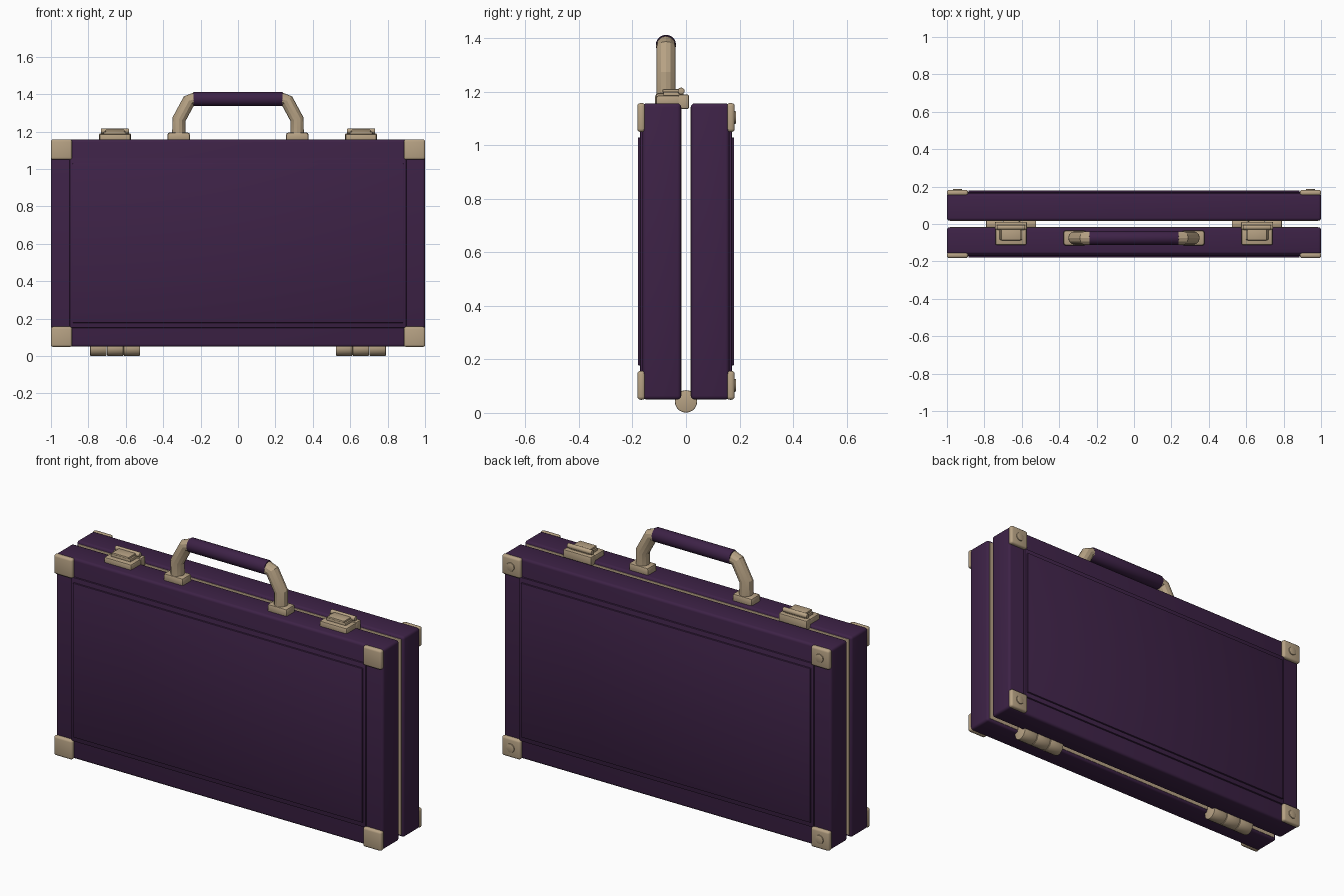
import bpy, bmesh, math
from mathutils import Vector, Matrix

cube = bpy.data.objects.get("Cube")
if cube:
    bpy.data.objects.remove(cube, do_unlink=True)


def make_material(name, colour):
    mat = bpy.data.materials.new(name)
    mat.use_nodes = True
    mat.diffuse_color = colour
    bsdf = next(n for n in mat.node_tree.nodes if n.type == 'BSDF_PRINCIPLED')
    bsdf.inputs["Base Color"].default_value = colour
    bsdf.inputs["Roughness"].default_value = 0.6
    return mat


purple = make_material("dark purple leather", (0.047, 0.016, 0.062, 1))
tan = make_material("tan metal", (0.47, 0.36, 0.23, 1))


def finish(name, bm, mat, angle=35):
    bmesh.ops.recalc_face_normals(bm, faces=bm.faces)
    mesh = bpy.data.meshes.new(name)
    bm.to_mesh(mesh)
    bm.free()
    mesh.materials.append(mat)
    mesh.shade_smooth()
    mesh.set_sharp_from_angle(angle=math.radians(angle))
    obj = bpy.data.objects.new(name, mesh)
    bpy.context.collection.objects.link(obj)
    return obj


def box(name, xs, ys, zs, mat, bevel=0.0, segments=2):
    """Rounded box between the given limits on each axis."""
    bm = bmesh.new()
    bmesh.ops.create_cube(bm, size=1)
    limits = (xs, ys, zs)
    for v in bm.verts:
        v.co = Vector([(a + b) / 2 + c * abs(b - a) for c, (a, b) in zip(v.co, limits)])
    if bevel:
        bmesh.ops.bevel(bm, geom=bm.edges[:], offset=bevel, segments=segments,
                        profile=0.5, affect='EDGES')
    return finish(name, bm, mat)


def rod(name, centre, radius, length, axis, mat, sides=16, bevel=0.0):
    """Cylinder along one axis with softened rims."""
    bm = bmesh.new()
    bmesh.ops.create_cone(bm, cap_ends=True, segments=sides, radius1=radius,
                          radius2=radius, depth=length)
    if bevel:
        rims = [e for e in bm.edges if abs(e.verts[0].co.z - e.verts[1].co.z) < 1e-5]
        bmesh.ops.bevel(bm, geom=rims, offset=bevel, segments=2, profile=0.5, affect='EDGES')
    turn = Vector((0, 0, 1)).rotation_difference(Vector(axis)).to_matrix().to_4x4()
    bmesh.ops.transform(bm, matrix=Matrix.Translation(centre) @ turn, verts=bm.verts)
    return finish(name, bm, mat)


def tube(name, path, y, radius, mat, sides=12):
    """Faceted tube along a path lying in an x-z plane."""
    bm = bmesh.new()
    points = [Vector((x, y, z)) for x, z in path]
    rings = []
    for i, p in enumerate(points):
        before, after = points[max(i - 1, 0)], points[min(i + 1, len(points) - 1)]
        normal = (after - before).normalized().cross(Vector((0, 1, 0)))
        rings.append([bm.verts.new(p + radius * (math.cos(a) * normal
                                                + math.sin(a) * Vector((0, 1, 0))))
                      for a in (math.tau * k / sides for k in range(sides))])
    for r, s in zip(rings, rings[1:]):
        for k in range(sides):
            j = (k + 1) % sides
            bm.faces.new((r[k], r[j], s[j], s[k]))
    bm.faces.new(rings[0])
    bm.faces.new(rings[-1])
    return finish(name, bm, mat, 25)


def span(centre, half):
    return centre - half, centre + half


BOTTOM, TOP = 0.05, 1.157
MIDDLE = (BOTTOM + TOP) / 2
SIDES = (("right", -1), ("left", 1))

# Two half shells, each with stepped outer panels, inner lining and metal corners
for half, d in (("front", -1), ("back", 1)):
    def depth(a, b):
        return sorted((d * a, d * b))

    box(half + "_shell", (-1, 1), depth(0.018, 0.162), (BOTTOM, TOP), purple, 0.014, 3)
    box(half + "_outer_panel", (-0.9, 0.9), depth(0.15, 0.171), span(MIDDLE, 0.453),
        purple, 0.005)
    box(half + "_inner_panel", (-0.885, 0.885), depth(0.16, 0.18), span(MIDDLE, 0.426),
        purple, 0.004)
    box(half + "_lining", (-0.985, 0.985), depth(0.016, 0.022),
        (BOTTOM + 0.014, TOP - 0.014), tan)
    for side, s in SIDES:
        for level, z in (("lower", BOTTOM + 0.053), ("upper", TOP - 0.053)):
            label = f"{half}_{level}_{side}"
            box(label + "_corner", span(s * 0.944, 0.057), depth(0.152, 0.182),
                span(z, 0.054), tan, 0.012, 3)
            if half == "back":
                rod(label + "_rivet", (s * 0.944, 0.182, z), 0.024, 0.01, (0, 1, 0),
                    tan, 12, 0.003)

for side, s in SIDES:
    # Barrel hinge of three knuckles under the shells
    for i in (-1, 0, 1):
        rod(f"{side}_hinge_knuckle_{i + 2}", (s * 0.657 + i * 0.09, 0, 0.043), 0.042,
            0.088, (1, 0, 0), tan, 20, 0.004)

    # Latch: base, lip over the gap, lever and pivot
    x = s * 0.658
    box(side + "_latch_base", span(x, 0.083), (-0.112, -0.012), (1.145, 1.186), tan, 0.008)
    box(side + "_latch_lip", span(x, 0.086), (-0.03, 0.012), (1.136, 1.19), tan, 0.007)
    box(side + "_latch_lever", span(x, 0.06), (-0.085, -0.01), (1.18, 1.2), tan, 0.004)
    box(side + "_latch_plate", span(x, 0.052), (-0.088, -0.02), (1.198, 1.21), tan, 0.004)
    rod(side + "_latch_pivot", (x, -0.018, 1.203), 0.013, 0.15, (1, 0, 0), tan, 12, 0.003)

    # Handle mount and bent arm
    box(side + "_handle_mount", span(s * 0.317, 0.06), (-0.115, -0.035), (1.145, 1.195),
        tan, 0.012)
    tube(side + "_handle_arm",
         [(s * px, pz) for px, pz in ((0.316, 1.18), (0.316, 1.265), (0.262, 1.365),
                                      (0.225, 1.375))],
         -0.075, 0.036, tan)

# Padded grip between the arms
rod("handle_grip", (0, -0.075, 1.375), 0.038, 0.48, (1, 0, 0), purple, 20, 0.008)
